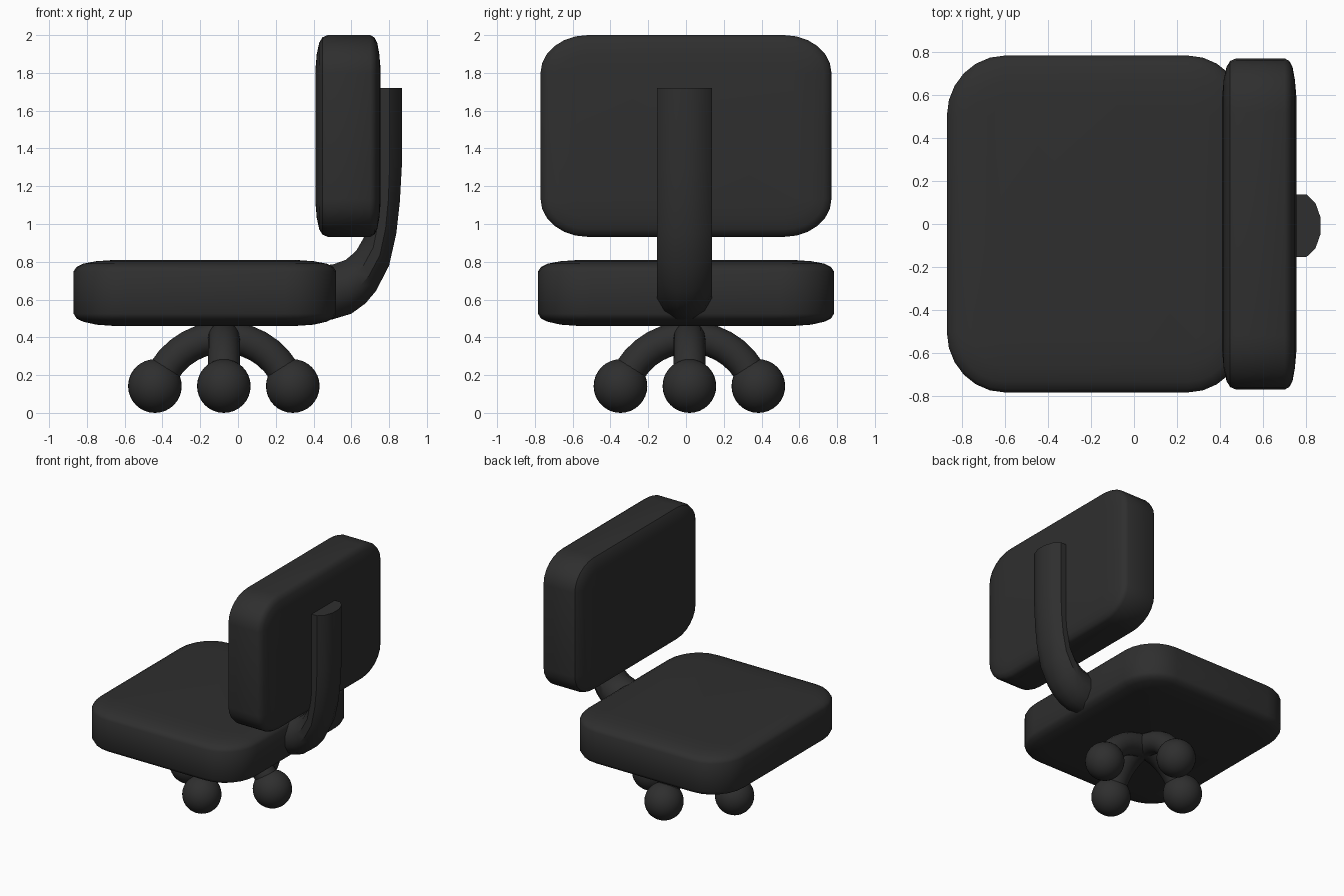
import bpy, bmesh, math
from mathutils import Vector

if "Cube" in bpy.data.objects:
    bpy.data.objects.remove(bpy.data.objects["Cube"])

mat = bpy.data.materials.new("black_plastic")
mat.diffuse_color = (0.028, 0.028, 0.028, 1)
mat.use_nodes = True
mat.node_tree.nodes["Principled BSDF"].inputs["Base Color"].default_value = mat.diffuse_color


def loft(name, rings, angle=35):
    """Skin a list of equal-length rings and cap both ends."""
    bm = bmesh.new()
    loops = [[bm.verts.new(p) for p in ring] for ring in rings]
    n = len(loops[0])
    for a, b in zip(loops, loops[1:]):
        for i in range(n):
            j = (i + 1) % n
            bm.faces.new((a[i], a[j], b[j], b[i]))
    bm.faces.new(loops[0][::-1])
    bm.faces.new(loops[-1])
    bmesh.ops.recalc_face_normals(bm, faces=bm.faces)
    me = bpy.data.meshes.new(name)
    bm.to_mesh(me)
    bm.free()
    ob = bpy.data.objects.new(name, me)
    bpy.context.collection.objects.link(ob)
    finish(ob, angle)
    return ob


def finish(ob, angle=35):
    ob.data.materials.append(mat)
    bpy.ops.object.select_all(action='DESELECT')
    ob.select_set(True)
    bpy.context.view_layer.objects.active = ob
    bpy.ops.object.shade_smooth_by_angle(angle=math.radians(angle))


def rounded_rect(a, b, ra, rb, inset, steps=6):
    """Rounded rectangle outline, half sizes a and b, shrunk by inset."""
    pts = []
    for k, (sx, sy) in enumerate(((1, 1), (-1, 1), (-1, -1), (1, -1))):
        for s in range(steps + 1):
            t = math.radians(90 * (k + s / steps))
            pts.append((sx * (a - ra) + (ra - inset) * math.cos(t),
                        sy * (b - rb) + (rb - inset) * math.sin(t)))
    return pts


# Seat cushion
profile = [(.22, .46), (.12, .467), (.05, .483), (.015, .5), (0, .525),
           (0, .75), (.015, .772), (.05, .79), (.12, .803), (.22, .81)]
loft("seat", [[(u - .175, v, h) for u, v in rounded_rect(.695, .783, .27, .28, i)]
              for i, h in profile])

# Backrest cushion
profile = [(.18, .41), (.10, .417), (.04, .43), (.012, .447), (0, .475),
           (0, .70), (.012, .722), (.04, .737), (.10, .748), (.18, .755)]
loft("backrest", [[(h, u, v + 1.466) for u, v in rounded_rect(.77, .534, .25, .20, i)]
                  for i, h in profile])

# Curved back support: outer and inner edge points in x, z
edges = [((.42, .495), (.42, .78)), ((.50, .495), (.50, .785)),
         ((.60, .525), (.57, .81)), ((.675, .58), (.60, .835)),
         ((.73, .645), (.63, .865)), ((.80, .78), (.667, .93)),
         ((.838, .95), (.683, 1.02)), ((.857, 1.12), (.69, 1.14)),
         ((.867, 1.30), (.69, 1.30)), ((.867, 1.72), (.69, 1.72))]
rings = []
for o, i in edges:
    o, i = Vector((o[0], -.008, o[1])), Vector((i[0], -.008, i[1]))
    mid, half = (o + i) / 2, (o - i) / 2 / math.cos(math.radians(15))
    rings.append([mid + half * math.cos(t) + Vector((0, .15 * math.sin(t), 0))
                  for t in (math.radians(15 + 30 * k) for k in range(12))])
loft("back_support", rings)

# Arched legs and ball feet
cx, cy = -.075, .018
R, r, reach = .37, .085, .365
for n, ang in enumerate((0, 90)):
    d = Vector((math.cos(math.radians(ang)), math.sin(math.radians(ang)), 0))
    side = Vector((-d.y, d.x, 0))
    rings = []
    for k in range(17):
        t = math.radians(12 + 156 * k / 16)
        out = d * math.cos(t) + Vector((0, 0, math.sin(t)))
        c = Vector((cx, cy, .03)) + out * R
        rings.append([c + out * r * math.cos(q) + side * r * math.sin(q)
                      for q in (math.tau * j / 16 for j in range(16))])
    loft(f"leg_arch_{n + 1}", rings)
    for m, s in enumerate((1, -1)):
        bpy.ops.mesh.primitive_uv_sphere_add(
            segments=32, ring_count=16, radius=.142,
            location=Vector((cx, cy, .142)) + d * s * reach)
        foot = bpy.context.object
        foot.name = f"ball_foot_{2 * n + m + 1}"
        finish(foot)
